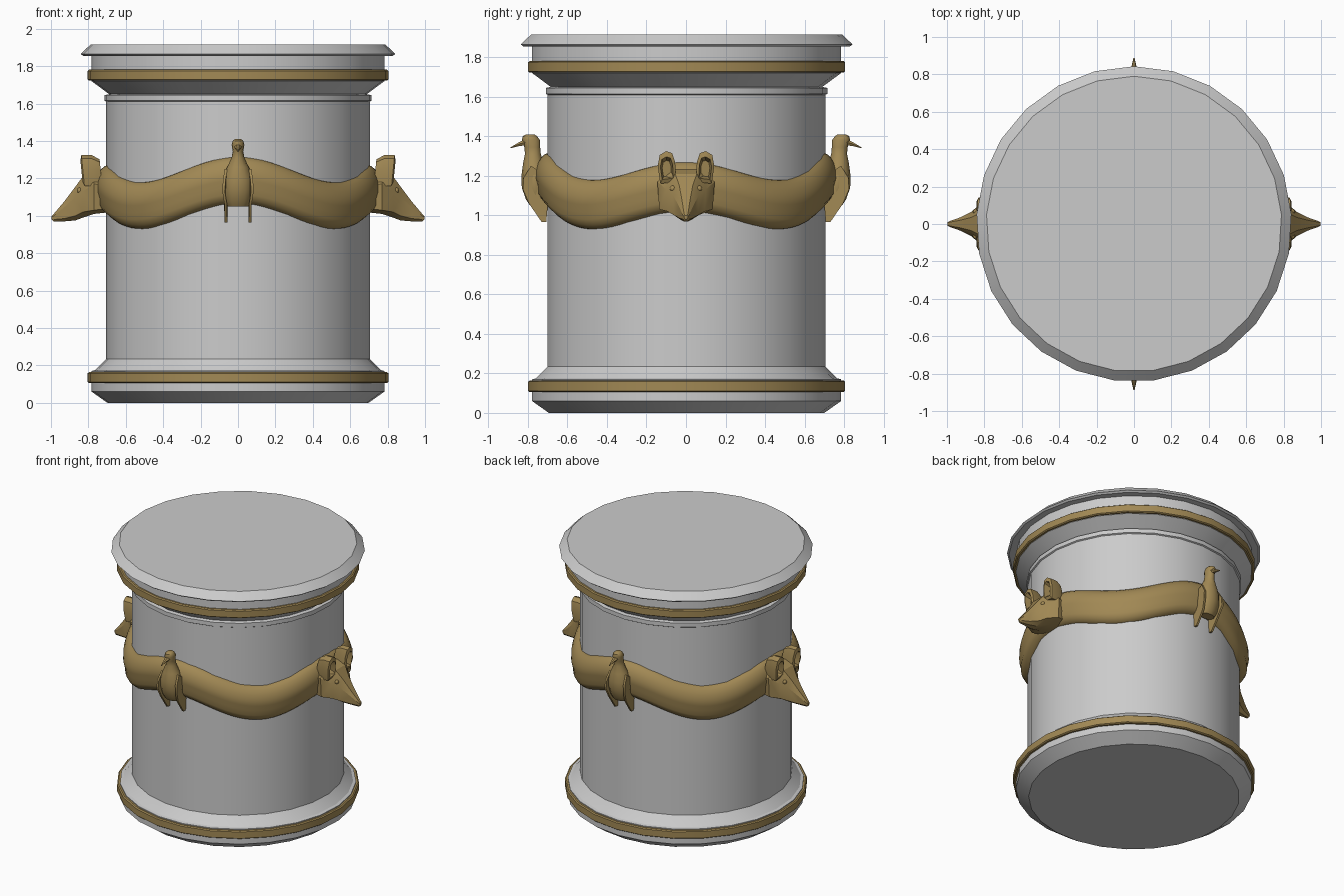
import bpy, bmesh, math
from mathutils import Vector

if "Cube" in bpy.data.objects:
    bpy.data.objects.remove(bpy.data.objects["Cube"])

gold = bpy.data.materials.new("gold")
gold.diffuse_color = (0.36, 0.25, 0.09, 1)
gold.use_nodes = True
gold.node_tree.nodes["Principled BSDF"].inputs["Base Color"].default_value = gold.diffuse_color


def finish(name, bm, mat=None, angle=35, mirror=None):
    """Turn a bmesh into an object, with optional mirroring about the world axes."""
    bmesh.ops.recalc_face_normals(bm, faces=bm.faces)
    me = bpy.data.meshes.new(name)
    bm.to_mesh(me)
    bm.free()
    for p in me.polygons:
        p.use_smooth = True
    me.set_sharp_from_angle(angle=math.radians(angle))
    ob = bpy.data.objects.new(name, me)
    bpy.context.collection.objects.link(ob)
    if mat:
        me.materials.append(mat)
    if mirror:
        m = ob.modifiers.new("mirror", 'MIRROR')
        for i, axis in enumerate("xyz"):
            m.use_axis[i] = axis in mirror
    return ob


def loft(bm, rings, caps=True, loop=False):
    """Skin a list of equal-length point rings."""
    vs = [[bm.verts.new(p) for p in r] for r in rings]
    n = len(vs[0])
    pairs = list(zip(vs, vs[1:])) + ([(vs[-1], vs[0])] if loop else [])
    for a, b in pairs:
        for i in range(n):
            j = (i + 1) % n
            bm.faces.new((a[i], a[j], b[j], b[i]))
    if caps and not loop:
        bm.faces.new(vs[0][::-1])
        bm.faces.new(vs[-1])


def lathe(name, profile, mat=None, closed=False, sides=25):
    bm = bmesh.new()
    rings = []
    for r, z in profile:
        rings.append([(r * math.sin(2 * math.pi * i / sides),
                       r * math.cos(2 * math.pi * i / sides), z) for i in range(sides)])
    loft(bm, rings, loop=closed)
    return finish(name, bm, mat, 25)


# Drum body with foot, neck bead and top rim
lathe("drum_body", [
    (0.70, 0), (0.785, 0.06), (0.785, 0.17), (0.765, 0.175), (0.71, 0.23),
    (0.706, 0.235), (0.706, 1.61), (0.715, 1.615), (0.715, 1.645), (0.69, 1.65),
    (0.785, 1.72), (0.785, 1.855), (0.83, 1.855), (0.843, 1.865), (0.79, 1.915)])

# Gold bands
for name, z in (("lower_band", 0.105), ("upper_band", 1.722)):
    lathe(name, [(0.77, z), (0.797, z), (0.805, z + 0.006), (0.805, z + 0.053),
                 (0.797, z + 0.059), (0.77, z + 0.059)], gold, closed=True)

# Wavy garland around the drum, fluted just below its middle
bm = bmesh.new()
rings = []
for k in range(100):
    a = 2 * math.pi * k / 100
    zc = 1.111 + 0.0225 * math.cos(2 * a) + 0.056 * math.cos(4 * a)
    ring = []
    for i in range(20):
        t = 2 * math.pi * i / 20
        flute = 0.012 * math.exp(-((math.sin(t) + 0.25) / 0.2) ** 2)
        r = 0.69 + (0.075 - flute) * math.cos(t)
        ring.append((r * math.sin(a), -r * math.cos(a), zc + 0.127 * math.sin(t)))
    rings.append(ring)
loft(bm, rings, loop=True)
finish("garland", bm, gold, 50)

# Fox head: sections of x, top, cheek height, jaw, bottom, widths of top/cheek/jaw
bm = bmesh.new()
rings = []
for x, top, cheek, jaw, bot, wt, wc, wj in (
        (0.68, 1.22, 1.16, 1.04, 1.02, 0.09, 0.13, 0.12),
        (0.77, 1.235, 1.17, 1.03, 1.01, 0.08, 0.145, 0.135),
        (0.83, 1.21, 1.13, 1.02, 0.99, 0.055, 0.10, 0.095),
        (0.87, 1.155, 1.10, 1.00, 0.975, 0.035, 0.065, 0.06),
        (0.93, 1.075, 1.045, 0.985, 0.97, 0.02, 0.035, 0.032),
        (0.985, 1.01, 1.00, 0.98, 0.968, 0.01, 0.016, 0.014),
        (0.996, 0.998, 0.994, 0.985, 0.98, 0.006, 0.01, 0.008)):
    half = [(wt, top), (wc, cheek), (wj, jaw), (wj * 0.4, bot)]
    rings.append([(x, y, z) for y, z in half] + [(x, -y, z) for y, z in half[::-1]])
loft(bm, rings)
finish("fox_head", bm, gold, 25, "x")

# Fox ears: cupped plates leaning forward
outline = [(0.05, 1.17), (0.055, 1.27), (0.07, 1.315), (0.1, 1.325), (0.133, 1.305),
           (0.143, 1.25), (0.13, 1.16)]
mid = Vector((0.098, 1.23))
rings = []
for x, s in ((0.735, 0.75), (0.775, 1.0), (0.83, 1.0), (0.838, 0.7), (0.795, 0.5)):
    pts = [mid + (Vector(p) - mid) * s for p in outline]
    rings.append([(x + 0.1 * (p.y - 1.25), p.x, p.y) for p in pts])
bm = bmesh.new()
loft(bm, rings)
finish("fox_ear", bm, gold, 35, "xy")

# Fox eyes
bm = bmesh.new()
bmesh.ops.create_uvsphere(bm, u_segments=10, v_segments=6, radius=0.016)
bmesh.ops.translate(bm, verts=bm.verts, vec=(0.845, 0.066, 1.135))
finish("fox_eye", bm, gold, 60, "xy")

# Bird body: stacked ellipses of z, y centre, depth, half width
bm = bmesh.new()
rings = []
for z, yc, ry, rx in ((1.05, -0.755, 0.035, 0.055), (1.08, -0.76, 0.05, 0.07),
                      (1.14, -0.765, 0.066, 0.08), (1.2, -0.768, 0.065, 0.08),
                      (1.26, -0.772, 0.053, 0.058), (1.31, -0.775, 0.04, 0.034),
                      (1.345, -0.778, 0.04, 0.028), (1.38, -0.785, 0.046, 0.034),
                      (1.4, -0.79, 0.036, 0.028), (1.41, -0.788, 0.02, 0.016)):
    rings.append([(rx * math.cos(2 * math.pi * i / 12),
                   yc + ry * math.sin(2 * math.pi * i / 12), z) for i in range(12)])
loft(bm, rings)
# Beak
loft(bm, [[(w * math.cos(t), y, z + w * 0.9 * math.sin(t))
           for t in (math.pi * i / 3 for i in range(6))]
          for y, z, w in ((-0.81, 1.371, 0.022), (-0.84, 1.362, 0.014), (-0.888, 1.342, 0.003))])
finish("bird_body", bm, gold, 40, "y")

# Bird wings: thin blades hugging the sides and pointing down
wing = [(-0.785, 1.25), (-0.822, 1.19), (-0.825, 1.13), (-0.795, 1.06), (-0.73, 0.965),
        (-0.707, 0.967), (-0.70, 1.05), (-0.735, 1.22)]
rings = []
for off in (-0.007, 0.007):
    rings.append([(0.064 + off + 0.016 * max(0, 1 - abs(z - 1.15) / 0.1), y, z)
                  for y, z in wing])
bm = bmesh.new()
loft(bm, rings)
finish("bird_wing", bm, gold, 30, "xy")
